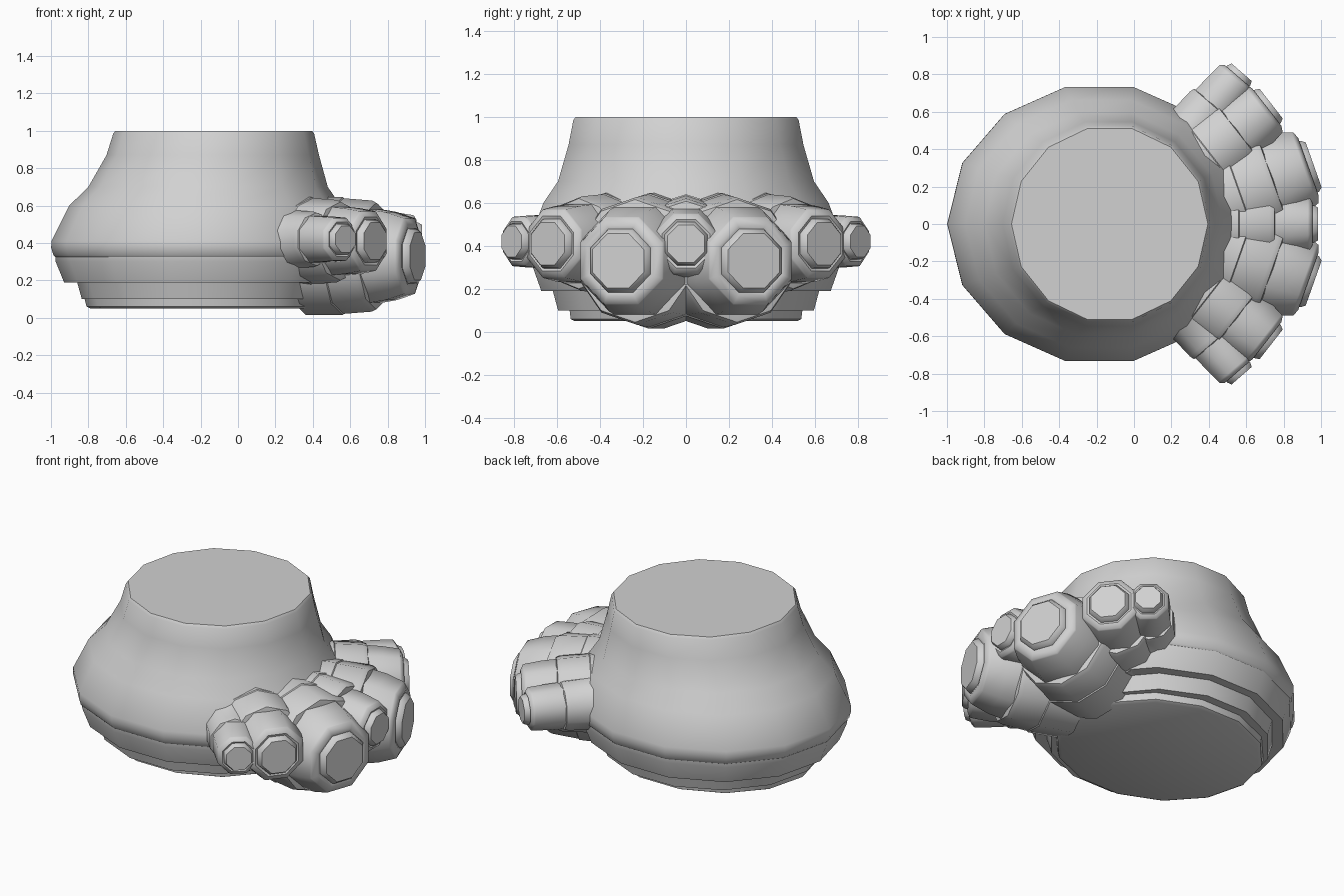
import bpy, bmesh, math
from mathutils import Vector

if "Cube" in bpy.data.objects:
    bpy.data.objects.remove(bpy.data.objects["Cube"])

grey = bpy.data.materials.new("plain grey")
grey.diffuse_color = (0.64, 0.64, 0.64, 1)
grey.use_nodes = True
grey.node_tree.nodes["Principled BSDF"].inputs["Base Color"].default_value = grey.diffuse_color


def loft(name, rings, angle):
    """Skin a closed shape through rings of points, capped at both ends."""
    bm = bmesh.new()
    loops = [[bm.verts.new(p) for p in ring] for ring in rings]
    for a, b in zip(loops, loops[1:]):
        for i in range(len(a)):
            j = (i + 1) % len(a)
            bm.faces.new((a[i], a[j], b[j], b[i]))
    bm.faces.new(loops[0])
    bm.faces.new(loops[-1])
    bmesh.ops.recalc_face_normals(bm, faces=bm.faces)
    mesh = bpy.data.meshes.new(name)
    bm.to_mesh(mesh)
    bm.free()
    mesh.materials.append(grey)
    ob = bpy.data.objects.new(name, mesh)
    bpy.context.collection.objects.link(ob)
    bpy.ops.object.select_all(action='DESELECT')
    ob.select_set(True)
    bpy.context.view_layer.objects.active = ob
    bpy.ops.object.shade_smooth_by_angle(angle=math.radians(angle))
    return ob


# Bulbous body: height, centre x, x radius, y radius
body = [(0.05, -0.19, 0.60, 0.53), (0.06, -0.19, 0.62, 0.55), (0.10, -0.19, 0.63, 0.555),
        (0.10, -0.19, 0.645, 0.61), (0.19, -0.19, 0.67, 0.635),
        (0.19, -0.185, 0.745, 0.69), (0.30, -0.185, 0.79, 0.73), (0.325, -0.185, 0.792, 0.733),
        (0.335, -0.185, 0.802, 0.742), (0.375, -0.185, 0.814, 0.752), (0.41, -0.185, 0.812, 0.752),
        (0.60, -0.177, 0.725, 0.68), (0.70, -0.16, 0.64, 0.61), (0.87, -0.135, 0.568, 0.56),
        (0.985, -0.13, 0.537, 0.537), (1.0, -0.13, 0.525, 0.525)]
N = 14
loft("body", [[(cx + rx * math.cos(k * math.tau / N), ry * math.sin(k * math.tau / N), z)
               for k in range(N)] for z, cx, rx, ry in body], 30)


def tube(name, ox, deg, z, prof, sides, phase, angle):
    """Prism along a horizontal direction from (ox, 0); prof holds distance, radius."""
    a = math.radians(deg)
    out = Vector((math.cos(a), math.sin(a), 0))
    side = Vector((-math.sin(a), math.cos(a), 0))
    up = Vector((0, 0, 1))
    turns = [math.pi / 2 + (k + phase) * math.tau / sides for k in range(sides)]
    loft(name, [[Vector((ox, 0, z)) + out * d + side * (r * math.cos(t)) + up * (r * math.sin(t))
                 for t in turns] for d, r in prof], angle)


def nozzle(name, ox, deg, start, end, z, r, r1, r2):
    """Eight-sided barrel with a raised end plate, seated in a ten-sided collar."""
    c = 1 / math.cos(math.pi / 8)
    barrel = [(end, 0.62 * r), (end - 0.02, 0.70 * r), (end - 0.035, 0.72 * r),
              (end - 0.03, 0.80 * r), (end - 0.045, 0.98 * r), (end - 0.055, r),
              (end - 0.15, 0.4 * r + 0.6 * r1), (end - 0.27, r1), (start, r1)]
    tube(name + "_barrel", ox, deg, z, [(d, q * c) for d, q in barrel], 8, 0.5, 46)
    collar = [(end - 0.23, r1), (end - 0.235, 0.5 * (r1 + r2)), (end - 0.26, 0.3 * r1 + 0.7 * r2),
              (end - 0.42, 0.1 * r1 + 0.9 * r2), (end - 0.425, r2), (start, r2)]
    tube(name + "_collar", ox, deg, z, collar, 10, 0, 38)


# Fan of nozzles: one in the middle, three mirrored pairs
nozzle("middle", -0.13, 0, 0.50, 1.115, 0.41, 0.14, 0.165, 0.23)
for label, sgn in (("left", 1), ("right", -1)):
    nozzle(label + "_large", 0.07, 19.5 * sgn, 0.31, 0.945, 0.33, 0.205, 0.255, 0.315)
    nozzle(label + "_medium", -0.09, 38 * sgn, 0.48, 1.045, 0.41, 0.16, 0.185, 0.235)
    nozzle(label + "_small", -0.13, 49 * sgn, 0.58, 1.075, 0.42, 0.115, 0.125, 0.158)
